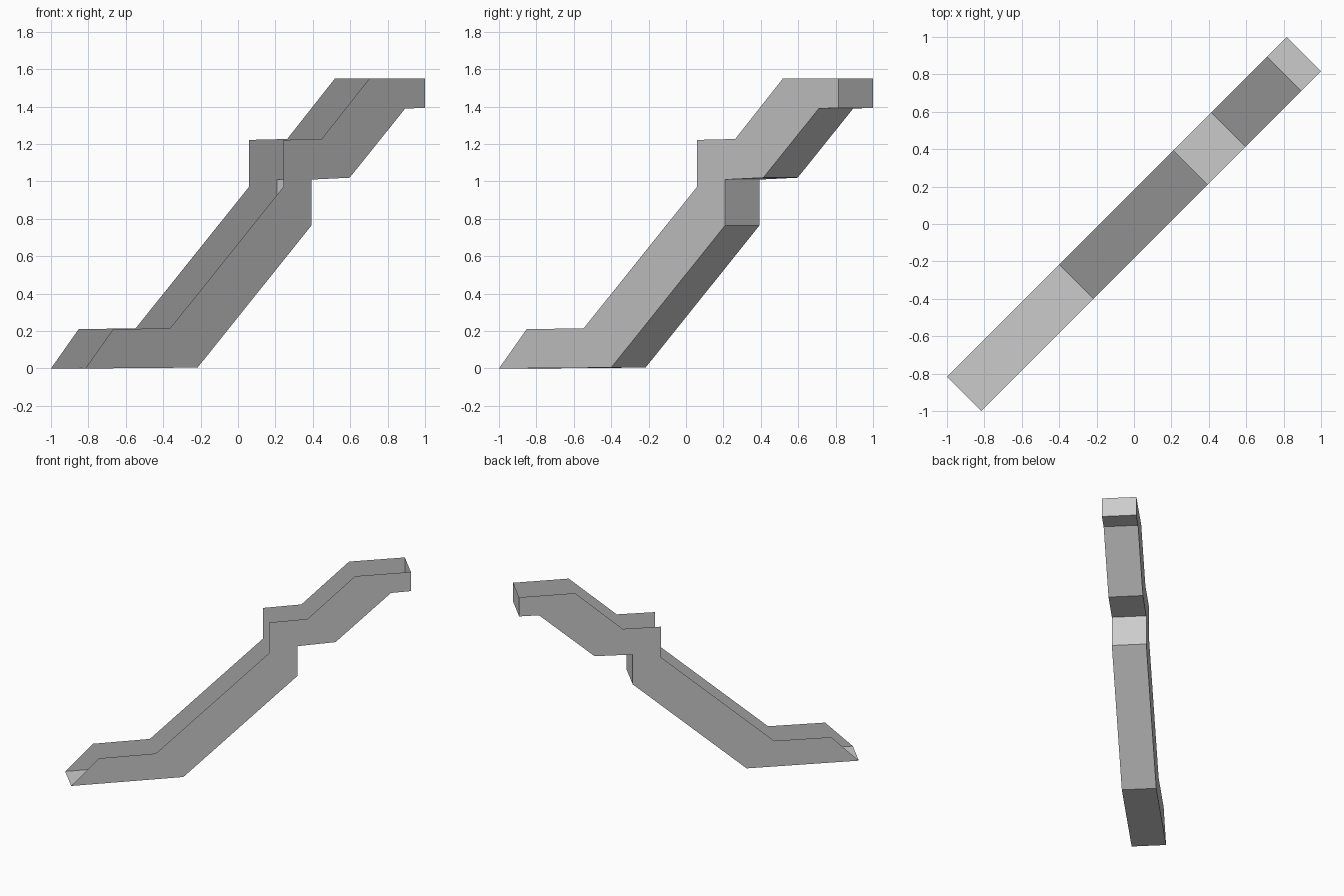
import bpy
import bmesh
from mathutils import Vector

cube = bpy.data.objects.get("Cube")
if cube:
    bpy.data.objects.remove(cube, do_unlink=True)

grey = bpy.data.materials.new("plain grey")
grey.use_nodes = True
colour = (0.6, 0.6, 0.6, 1)
grey.diffuse_color = colour
grey.node_tree.nodes["Principled BSDF"].inputs["Base Color"].default_value = colour

# Side profile as (distance along the diagonal, height)
TOP = [(-0.76, 0.21), (-0.455, 0.215), (0.15, 0.97), (0.15, 1.222),
       (0.355, 1.227), (0.61, 1.55), (0.908, 1.55)]
BOTTOM = [(-0.908, 0), (-0.308, 0.005), (0.301, 0.765), (0.301, 1.01),
          (0.505, 1.02), (0.802, 1.39), (0.908, 1.393)]
HALF = 0.092


def place(point, side):
    """Put a profile point on one side of the diagonal run."""
    s, z = point
    return Vector((s + side * HALF, s - side * HALF, z))


def sheet(name, polygons):
    bm = bmesh.new()
    for polygon in polygons:
        bm.faces.new([bm.verts.new(p) for p in polygon])
    bmesh.ops.remove_doubles(bm, verts=bm.verts, dist=0.0001)
    mesh = bpy.data.meshes.new(name)
    bm.to_mesh(mesh)
    bm.free()
    mesh.materials.append(grey)
    obj = bpy.data.objects.new(name, mesh)
    bpy.context.collection.objects.link(obj)


# Two matching side walls, facing outwards
outline = BOTTOM + TOP[::-1]
sheet("front_wall", [[place(p, 1) for p in outline]])
sheet("back_wall", [[place(p, -1) for p in reversed(outline)]])


# Stepped floor, then the upright plate closing the upper end
def strip(points):
    return [[place(a, 1), place(a, -1), place(b, -1), place(b, 1)]
            for a, b in zip(points, points[1:])]


sheet("channel_floor", strip(BOTTOM))
sheet("upper_end_plate", strip([BOTTOM[-1], TOP[-1]]))
